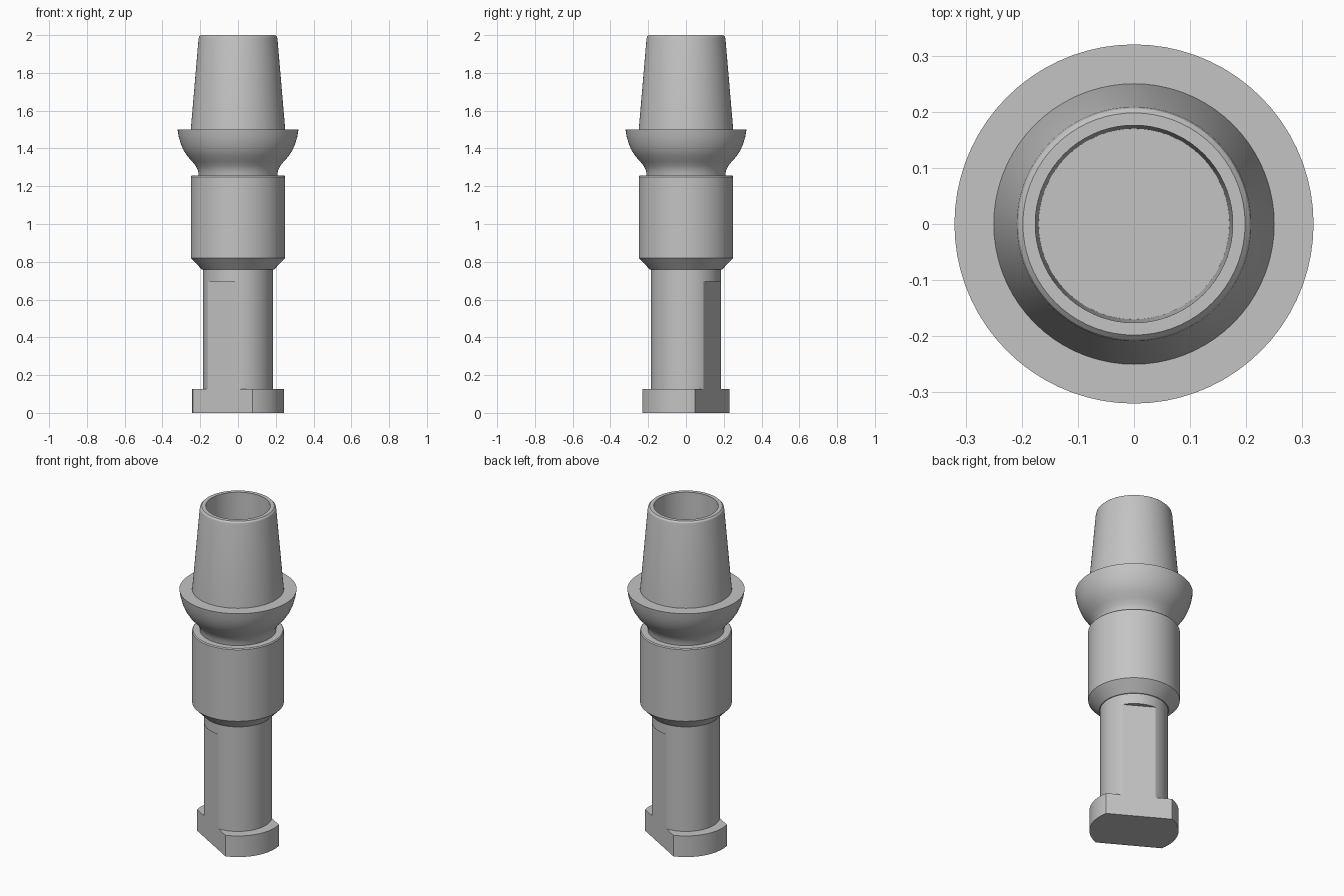
import bpy
import bmesh
from math import cos, sin, radians
from mathutils import Vector, Matrix

cube = bpy.data.objects.get("Cube")
if cube:
    bpy.data.objects.remove(cube, do_unlink=True)

SEGMENTS = 72
FLAT_DISTANCE = 0.161
FLAT_ANGLE = radians(60)

metal = bpy.data.materials.new("grey_metal")
metal.use_nodes = True
colour = (0.55, 0.55, 0.55, 1)
metal.diffuse_color = colour
metal.node_tree.nodes["Principled BSDF"].inputs["Base Color"].default_value = colour


def lathe(profile):
    """Spin an (r, z) profile about the z axis into a closed solid."""
    bm = bmesh.new()
    verts = [bm.verts.new((r, 0, z)) for r, z in profile]
    edges = [bm.edges.new(pair) for pair in zip(verts, verts[1:])]
    bmesh.ops.spin(bm, geom=verts + edges, axis=(0, 0, 1), cent=(0, 0, 0),
                   angle=radians(360), steps=SEGMENTS)
    bmesh.ops.remove_doubles(bm, verts=bm.verts, dist=0.0001)
    return bm


def cut_flat(bm, normal):
    """Slice one flat side and close the opening."""
    geom = bm.verts[:] + bm.edges[:] + bm.faces[:]
    cut = bmesh.ops.bisect_plane(bm, geom=geom, plane_co=normal * FLAT_DISTANCE,
                                 plane_no=normal, clear_outer=True)
    rim = [e for e in cut["geom_cut"] if isinstance(e, bmesh.types.BMEdge)]
    bmesh.ops.edgeloop_fill(bm, edges=rim)


def finish(name, bm):
    bmesh.ops.recalc_face_normals(bm, faces=bm.faces)
    mesh = bpy.data.meshes.new(name)
    bm.to_mesh(mesh)
    bm.free()
    mesh.materials.append(metal)
    obj = bpy.data.objects.new(name, mesh)
    bpy.context.collection.objects.link(obj)
    bpy.ops.object.select_all(action="DESELECT")
    obj.select_set(True)
    bpy.context.view_layer.objects.active = obj
    bpy.ops.object.shade_smooth_by_angle(angle=radians(25))


# Foot and lower shaft, with two opposite flats
key = lathe([(0, 0), (0.2435, 0), (0.2435, 0.127), (0.185, 0.127),
             (0.185, 0.695), (0, 0.695)])
direction = Vector((cos(FLAT_ANGLE), sin(FLAT_ANGLE), 0))
for side in (1, -1):
    cut_flat(key, direction * side)
finish("flatted_shaft_and_foot", key)

# Round upper shaft, chamfered barrel, flared collar and hollow tapered post
finish("barrel_collar_and_post", lathe([
    (0, 0.695), (0.185, 0.695), (0.185, 0.758),          # shaft top
    (0.19, 0.758), (0.25, 0.82),                         # barrel chamfer
    (0.25, 1.25), (0.245, 1.256), (0.208, 1.256),        # barrel and ledge
    (0.211, 1.28), (0.222, 1.305), (0.242, 1.33),        # neck
    (0.267, 1.358), (0.288, 1.39), (0.303, 1.425),       # flare
    (0.314, 1.463), (0.32, 1.5),                         # collar rim
    (0.25, 1.5), (0.209, 1.98), (0.206, 1.992), (0.198, 2.0),
    (0.176, 2.0), (0.17, 1.5), (0, 1.5),                 # bore
]))
